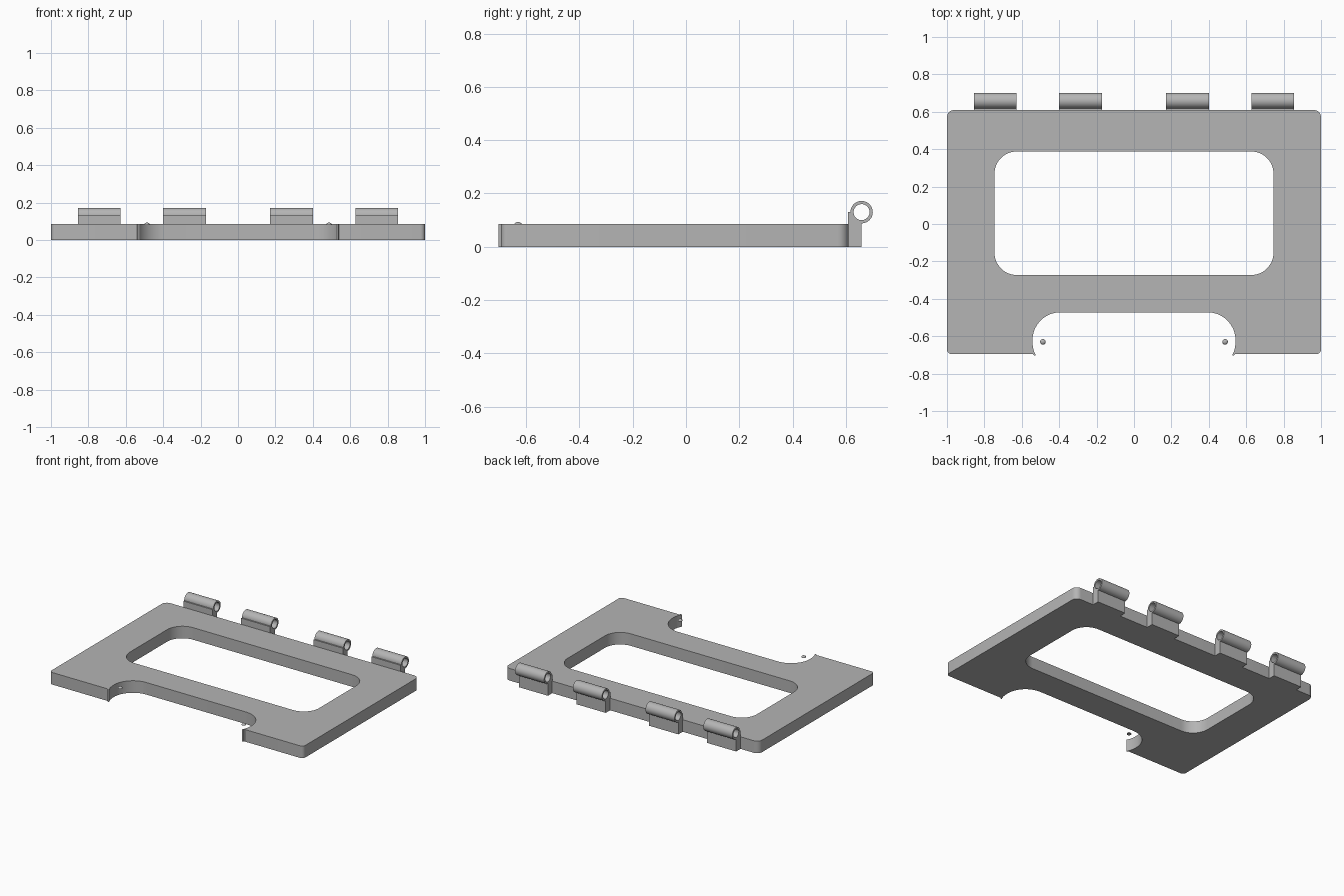
import bpy, bmesh
from math import sin, cos, radians
from mathutils import Matrix

cube = bpy.data.objects.get("Cube")
if cube:
    bpy.data.objects.remove(cube, do_unlink=True)

GREY = (0.46, 0.46, 0.46, 1)
grey = bpy.data.materials.new("mid grey")
grey.use_nodes = True
grey.diffuse_color = GREY
grey.node_tree.nodes["Principled BSDF"].inputs["Base Color"].default_value = GREY


def arc(cx, cy, r, start, end, n=12):
    """Points along an arc, angles in degrees."""
    steps = [radians(start + (end - start) * i / n) for i in range(n + 1)]
    return [(cx + r * cos(a), cy + r * sin(a)) for a in steps]


def add_mesh(name, bm):
    mesh = bpy.data.meshes.new(name)
    bm.to_mesh(mesh)
    bm.free()
    mesh.materials.append(grey)
    obj = bpy.data.objects.new(name, mesh)
    bpy.context.collection.objects.link(obj)
    bpy.ops.object.select_all(action='DESELECT')
    obj.select_set(True)
    bpy.context.view_layer.objects.active = obj
    bpy.ops.object.shade_smooth_by_angle(angle=radians(35))
    return obj


def extrude_profile(name, loops, depth, matrix):
    """Fill closed loops (inner ones become holes) and extrude them about their plane."""
    curve = bpy.data.curves.new(name + "_profile", 'CURVE')
    curve.dimensions = '2D'
    curve.fill_mode = 'BOTH'
    curve.extrude = depth / 2
    for loop in loops:
        spline = curve.splines.new('POLY')
        spline.points.add(len(loop) - 1)
        for point, (x, y) in zip(spline.points, loop):
            point.co = (x, y, 0, 1)
        spline.use_cyclic_u = True
    helper = bpy.data.objects.new(name + "_profile", curve)
    bpy.context.collection.objects.link(helper)
    bpy.context.view_layer.update()
    evaluated = helper.evaluated_get(bpy.context.evaluated_depsgraph_get())
    bm = bmesh.new()
    bm.from_mesh(evaluated.to_mesh())
    evaluated.to_mesh_clear()
    bpy.data.objects.remove(helper, do_unlink=True)
    bpy.data.curves.remove(curve)
    bmesh.ops.remove_doubles(bm, verts=bm.verts, dist=0.0002)
    bmesh.ops.recalc_face_normals(bm, faces=bm.faces)
    bm.transform(matrix)
    return add_mesh(name, bm)


# Frame plate: half outline, mirrored, with a notch at the front and a rounded window
THICK = 0.086
half = arc(0.393, -0.622, 0.15, 90, 0, 16)
half += [(0.5415, -0.65), (0.537, -0.675), (0.525, -0.703), (0.535, -0.703), (0.54, -0.695)]
half += arc(0.975, -0.67, 0.025, -90, 0, 6)
half += arc(0.96, 0.57, 0.04, 0, 90, 8)
outline = half + [(-x, y) for x, y in reversed(half)]

win_x, win_low, win_high, win_r = 0.746, -0.273, 0.388, 0.12
window = (arc(win_x - win_r, win_high - win_r, win_r, 0, 90)
          + arc(win_r - win_x, win_high - win_r, win_r, 90, 180)
          + arc(win_r - win_x, win_low + win_r, win_r, 180, 270)
          + arc(win_x - win_r, win_low + win_r, win_r, 270, 360))
extrude_profile("frame_plate", [outline, window], THICK,
                Matrix.Translation((0, 0, THICK / 2)))

# Hinges along the back: a hollow barrel cradled by a mounting block
TURN = Matrix(((0, 0, 1, 0), (1, 0, 0, 0), (0, 1, 0, 0), (0, 0, 0, 1)))
AXIS_Y, AXIS_Z, OUTER, INNER = 0.659, 0.13, 0.042, 0.03
WIDTH = 0.229
barrel = [arc(AXIS_Y, AXIS_Z, r, 0, 352.5, 47) for r in (OUTER, INNER)]
block = [(0.608, AXIS_Z), (0.608, 0), (AXIS_Y, 0)]
block += arc(AXIS_Y, AXIS_Z, OUTER, 270, 180)

for side, sign in (("right", -1), ("left", 1)):
    for place, x in (("outer", 0.742), ("inner", 0.286)):
        matrix = Matrix.Translation((sign * x, 0, 0)) @ TURN
        extrude_profile(f"{side}_{place}_hinge_barrel", barrel, WIDTH, matrix)
        extrude_profile(f"{side}_{place}_hinge_block", [block], WIDTH, matrix)

    # Small domed bump inside the notch
    bm = bmesh.new()
    bmesh.ops.create_uvsphere(bm, u_segments=20, v_segments=12, radius=0.015)
    bmesh.ops.bisect_plane(bm, geom=bm.verts[:] + bm.edges[:] + bm.faces[:], dist=0.0001,
                           plane_co=(0, 0, 0), plane_no=(0, 0, 1), clear_inner=True)
    bmesh.ops.holes_fill(bm, edges=[e for e in bm.edges if e.is_boundary])
    bm.transform(Matrix.Translation((sign * 0.487, -0.63, 0.081))
                 @ Matrix.Diagonal((1, 1, 0.8, 1)))
    add_mesh(f"{side}_notch_bump", bm)
